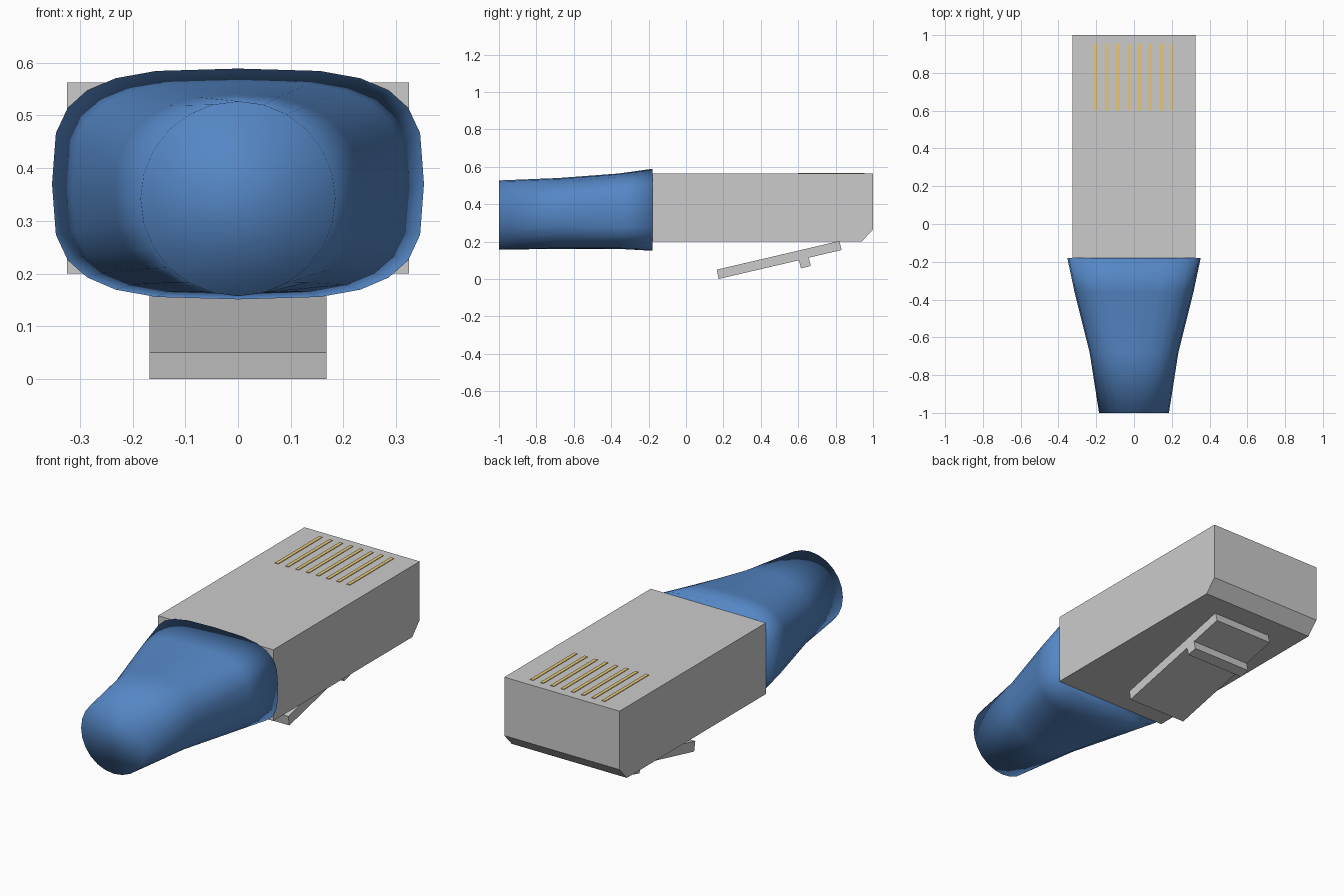
import bpy, bmesh
from math import cos, sin, pi, copysign

if "Cube" in bpy.data.objects:
    bpy.data.objects.remove(bpy.data.objects["Cube"])


def material(name, color):
    m = bpy.data.materials.new(name)
    m.diffuse_color = color
    m.use_nodes = True
    m.node_tree.nodes["Principled BSDF"].inputs["Base Color"].default_value = m.diffuse_color
    return m


def finish(name, bm, mat=None, smooth=False):
    bmesh.ops.recalc_face_normals(bm, faces=bm.faces[:])
    mesh = bpy.data.meshes.new(name)
    for f in bm.faces:
        f.smooth = smooth
    bm.to_mesh(mesh)
    bm.free()
    if mat:
        mesh.materials.append(mat)
    obj = bpy.data.objects.new(name, mesh)
    bpy.context.collection.objects.link(obj)
    return obj


def loft(bm, rings):
    """Skin a list of closed rings and cap both ends."""
    loops = [[bm.verts.new(p) for p in ring] for ring in rings]
    n = len(loops[0])
    for a, b in zip(loops, loops[1:]):
        for i in range(n):
            j = (i + 1) % n
            bm.faces.new((a[i], a[j], b[j], b[i]))
    bm.faces.new(loops[0])
    bm.faces.new(loops[-1])


def extrude_profile(bm, profile, x0, x1):
    """Side profile (y, z) swept along x."""
    loft(bm, [[(x, y, z) for y, z in profile] for x in (x0, x1)])


def section(y, half_width, bottom, top, power, segments=24):
    """Superellipse cross-section: power 2 is round, higher is boxier."""
    cz, half_height = (top + bottom) / 2, (top - bottom) / 2
    ring = []
    for i in range(segments):
        t = 2 * pi * i / segments
        c, s = [copysign(abs(v) ** (2 / power), v) for v in (cos(t), sin(t))]
        ring.append((half_width * c, y, cz + half_height * s))
    return ring


blue = material("boot_blue", (0.09, 0.24, 0.56, 1))
gold = material("contact_gold", (0.80, 0.58, 0.20, 1))

# plug housing with a chamfered lower nose
bm = bmesh.new()
extrude_profile(bm, [(-0.18, 0.2), (0.94, 0.2), (1.0, 0.265), (1.0, 0.563), (-0.18, 0.563)],
                -0.325, 0.325)
finish("plug_housing", bm)

# sloping latch with its catch ridge
bm = bmesh.new()
extrude_profile(bm, [(0.165, 0.05), (0.174, 0.0), (0.603, 0.1), (0.615, 0.057), (0.667, 0.07),
                     (0.657, 0.114), (0.832, 0.155), (0.82, 0.203)], -0.168, 0.168)
finish("latch", bm)

# row of contact strips on the top face
bm = bmesh.new()
for i in range(8):
    x = (i - 3.5) * 0.0577
    extrude_profile(bm, [(0.6, 0.55), (0.955, 0.55), (0.955, 0.566), (0.6, 0.566)],
                    x - 0.009, x + 0.009)
finish("contacts", bm, gold)

# cable boot: round at the cable, boxy flared rim at the housing
bm = bmesh.new()
loft(bm, [section(-1.0, 0.185, 0.157, 0.527, 2.0),
          section(-0.68, 0.235, 0.161, 0.54, 2.4),
          section(-0.36, 0.315, 0.161, 0.564, 3.1),
          section(-0.18, 0.353, 0.151, 0.589, 3.3)])
finish("cable_boot", bm, blue, smooth=True)
